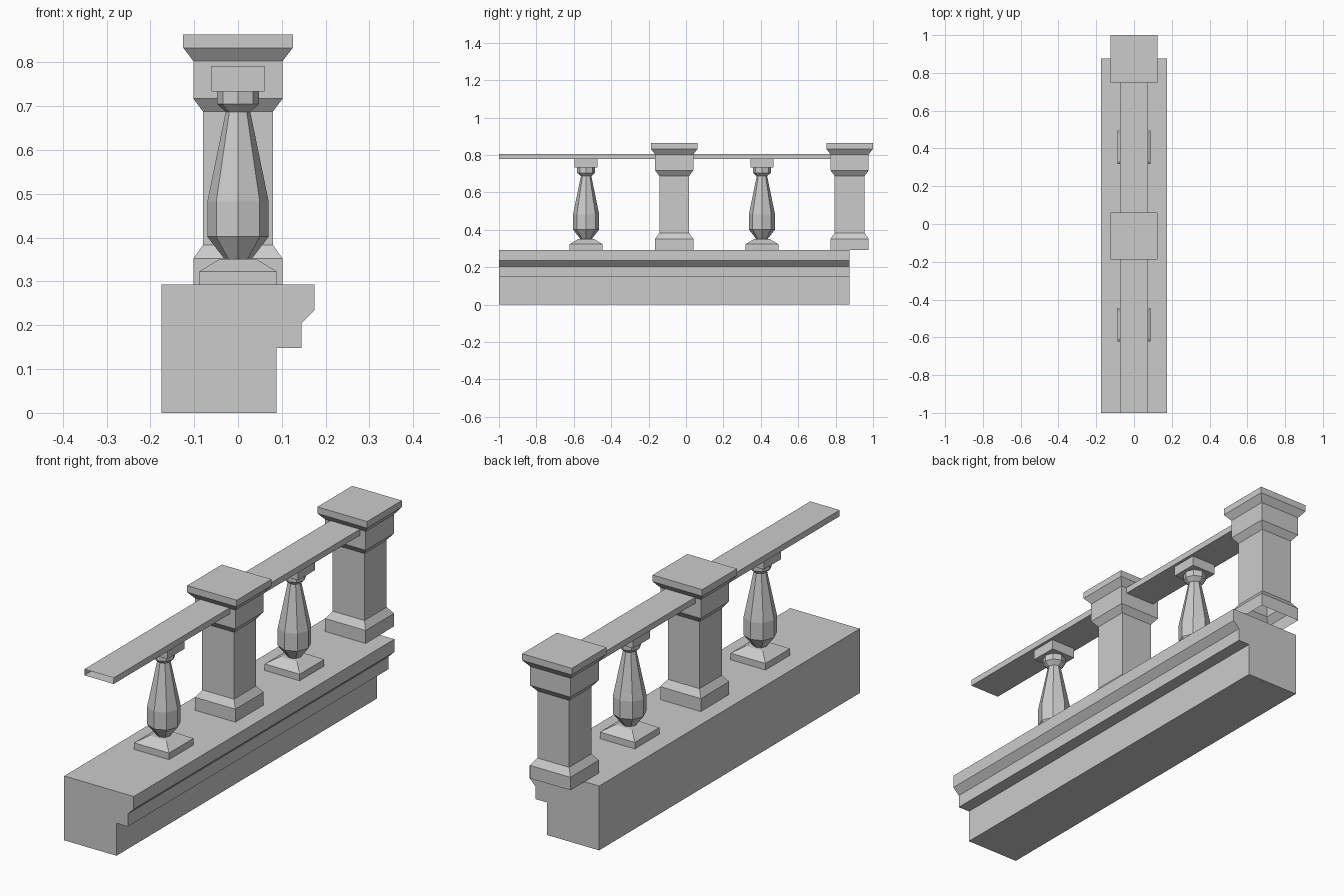
import bpy
import bmesh
from math import pi, cos, sin, sqrt

cube = bpy.data.objects.get("Cube")
if cube:
    bpy.data.objects.remove(cube, do_unlink=True)

# One stone colour for everything
stone = bpy.data.materials.new("grey stone")
stone.use_nodes = True
GREY = (0.6, 0.6, 0.6, 1)
stone.diffuse_color = GREY
stone.node_tree.nodes["Principled BSDF"].inputs["Base Color"].default_value = GREY


def finish(name, bm, location=(0, 0, 0)):
    bmesh.ops.recalc_face_normals(bm, faces=bm.faces)
    mesh = bpy.data.meshes.new(name)
    bm.to_mesh(mesh)
    bm.free()
    mesh.materials.append(stone)
    obj = bpy.data.objects.new(name, mesh)
    obj.location = location
    bpy.context.collection.objects.link(obj)
    return obj


def stack(name, profile, y, sides=4, open_bottom=False):
    """Skin rings of (half width, z); square rings are measured to their flats."""
    bm = bmesh.new()
    turn, scale = (pi / 4, sqrt(2)) if sides == 4 else (0, 1)
    rings = []
    for r, z in profile:
        angles = [turn + 2 * pi * i / sides for i in range(sides)]
        rings.append([bm.verts.new((r * scale * cos(a), r * scale * sin(a), z)) for a in angles])
    for low, high in zip(rings, rings[1:]):
        for i in range(sides):
            j = (i + 1) % sides
            bm.faces.new((low[i], low[j], high[j], high[i]))
    bm.faces.new(rings[-1])
    if not open_bottom:
        bm.faces.new(rings[0][::-1])
    return finish(name, bm, (0, y, 0))


def extrude_y(name, outline, y0, y1, open_front=False):
    """Sweep an x-z outline along y."""
    bm = bmesh.new()
    front = [bm.verts.new((x, y0, z)) for x, z in outline]
    back = [bm.verts.new((x, y1, z)) for x, z in outline]
    for i in range(len(outline)):
        j = (i + 1) % len(outline)
        bm.faces.new((front[i], front[j], back[j], back[i]))
    bm.faces.new(back)
    if not open_front:
        bm.faces.new(front[::-1])
    return finish(name, bm)


FLOOR = 0.293
START, END = -1.0, 0.875

# Plinth with a moulded edge on one side
extrude_y("plinth", [(-0.175, 0), (0.088, 0), (0.088, 0.148), (0.145, 0.148),
                     (0.145, 0.205), (0.175, 0.235), (0.175, FLOOR), (-0.175, FLOOR)],
          START, END)

# Handrail, hollow at the front end
extrude_y("handrail", [(-0.074, 0.778), (0.074, 0.778), (0.074, 0.806), (-0.074, 0.806)],
          START, END, open_front=True)

# Square posts, open underneath
POST = [(0.102, FLOOR), (0.102, 0.352), (0.08, 0.383), (0.08, 0.688), (0.102, 0.717),
        (0.102, 0.803), (0.125, 0.833), (0.125, 0.863)]
for name, y in (("middle_post", -0.063), ("end_post", END)):
    stack(name, POST, y, open_bottom=True)

# Balusters: square foot, eight-sided body, square top block
BODY = [(0.03, 0.35), (0.07, 0.402), (0.07, 0.482), (0.028, 0.687), (0.048, 0.705), (0.048, 0.733)]
for name, y in (("front_baluster", -0.534), ("back_baluster", 0.406)):
    stack(name + "_foot", [(0.088, FLOOR), (0.088, 0.323), (0.042, 0.351)], y)
    stack(name + "_body", BODY, y, sides=8)
    stack(name + "_block", [(0.061, 0.733), (0.061, 0.792)], y)
